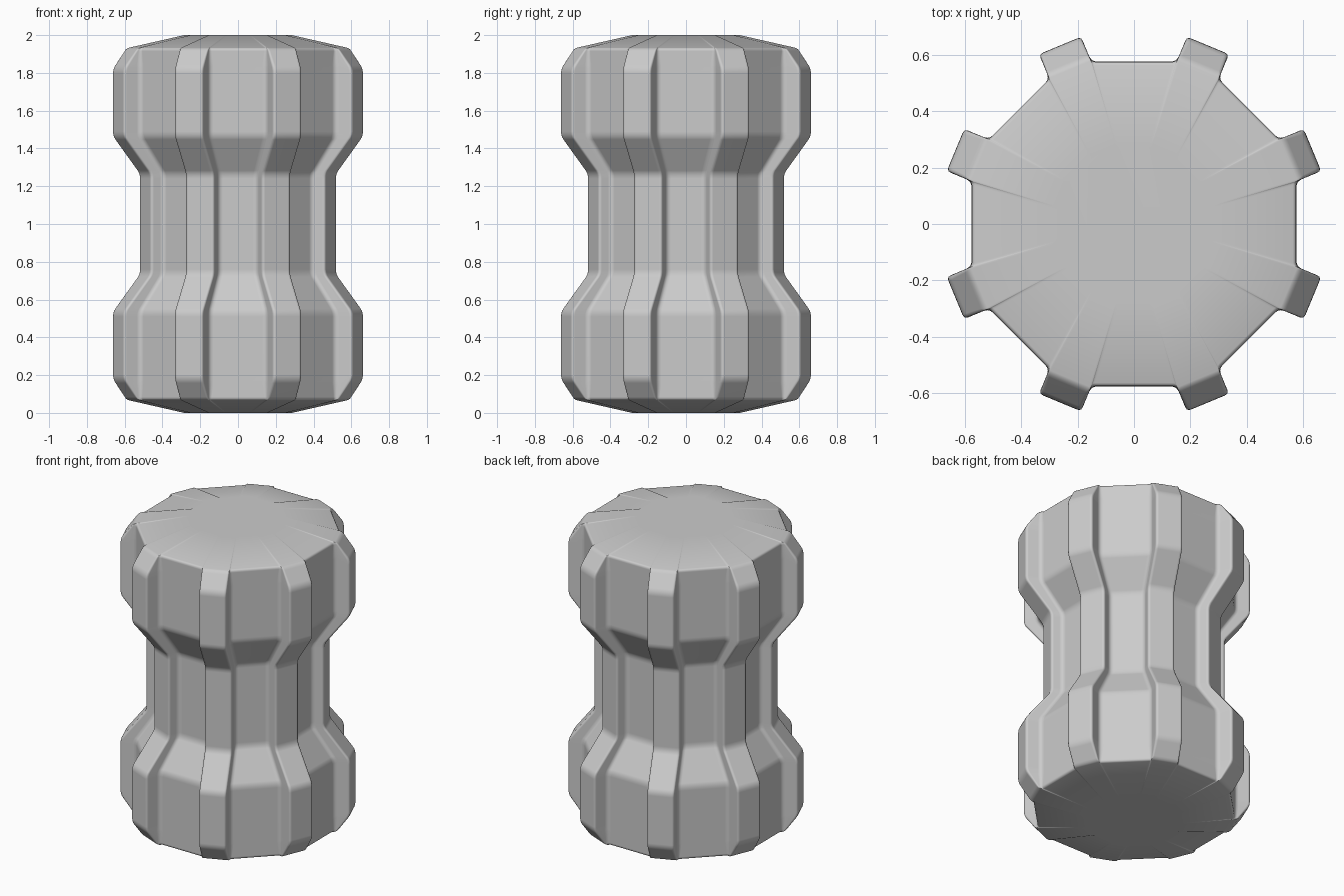
import bpy
import bmesh
import math
from mathutils import Vector

if "Cube" in bpy.data.objects:
    bpy.data.objects.remove(bpy.data.objects["Cube"])

HALF = math.radians(22.5)
RIB_W = 0.081      # half width of a rib
FILLET = 0.022     # rounding where rib meets panel
EDGE = 0.016       # rounding of rib outer corner


def curve(a, b, c, n=3):
    """Small quadratic arc from a to c around corner b."""
    return [a * (1 - t) ** 2 + b * 2 * t * (1 - t) + c * t * t
            for t in (i / n for i in range(n + 1))]


def section(apothem, rib_r):
    """Octagon outline with a square rib over each of its eight corners."""
    w = RIB_W * min(1, apothem / 0.45)
    base_r = (apothem - w * math.sin(HALF)) / math.cos(HALF)
    h = rib_r - base_r
    f, e = min(FILLET, h * 0.5), min(EDGE, h * 0.4)
    base, outer = Vector((base_r, -w)), Vector((rib_r, -w))
    along = Vector((-math.sin(HALF), -math.cos(HALF)))
    side = curve(base + along * f, base, base + Vector((f, 0)))
    side += curve(outer - Vector((e, 0)), outer, outer + Vector((0, e)))
    rib = side + [Vector((p.x, -p.y)) for p in reversed(side)]
    pts = []
    for k in range(8):
        a = HALF + k * math.pi / 4
        c, s = math.cos(a), math.sin(a)
        pts += [(p.x * c - p.y * s, p.x * s + p.y * c) for p in rib]
    return pts


# Lower half of the profile: height, panel distance, rib radius
lower = [(0.0, 0.272, 0.29), (0.07, 0.577, 0.608), (0.178, 0.577, 0.687),
         (0.535, 0.577, 0.687), (0.735, 0.455, 0.532)]
corners = [Vector(p) for p in lower]
corners += [Vector((2 - p.x, p.y, p.z)) for p in reversed(corners)]

# Round each profile corner
levels = [corners[0]]
for i in range(1, len(corners) - 1):
    b = corners[i]
    to_a = (corners[i - 1] - b).normalized()
    to_c = (corners[i + 1] - b).normalized()
    r = 0.018 if i in (1, len(corners) - 2) else 0.025
    levels += curve(b + to_a * r, b, b + to_c * r)
levels.append(corners[-1])

# Loft the ribbed outline through all levels and close both ends
bm = bmesh.new()
rings = [[bm.verts.new((x, y, z)) for x, y in section(ap, rr)]
         for z, ap, rr in levels]
n = len(rings[0])
for lo, hi in zip(rings, rings[1:]):
    for i in range(n):
        j = (i + 1) % n
        bm.faces.new((lo[i], lo[j], hi[j], hi[i]))
for ring, z in ((rings[0], 0.0), (rings[-1], 2.0)):
    bm.faces.new(ring)
bmesh.ops.recalc_face_normals(bm, faces=bm.faces)
for face in bm.faces:
    face.smooth = True

mesh = bpy.data.meshes.new("ribbed_spool")
bm.to_mesh(mesh)
bm.free()
spool = bpy.data.objects.new("ribbed_spool", mesh)
bpy.context.collection.objects.link(spool)

# Keep large faces flat-looking between the soft edges
mod = spool.modifiers.new("weighted_normals", 'WEIGHTED_NORMAL')
mod.weight = 80
